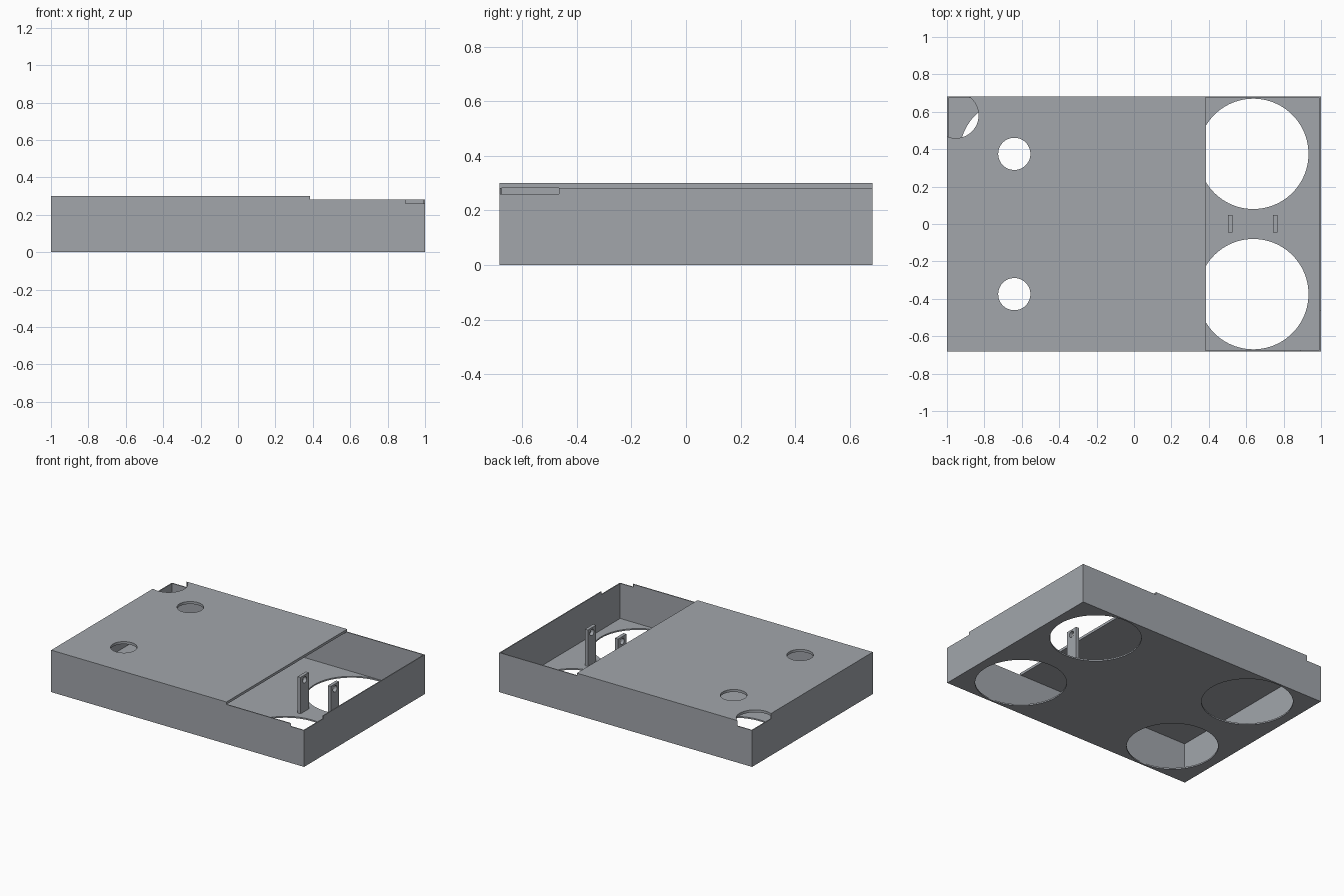
import bpy, bmesh, math

if "Cube" in bpy.data.objects:
    bpy.data.objects.remove(bpy.data.objects["Cube"])

grey = bpy.data.materials.new("plain grey")
grey.diffuse_color = (0.36, 0.38, 0.41, 1)
grey.use_nodes = True
grey.node_tree.nodes["Principled BSDF"].inputs["Base Color"].default_value = grey.diffuse_color


def prism(name, profile, y0, y1):
    """Extrude an (x, z) profile from y0 to y1."""
    bm = bmesh.new()
    face = bm.faces.new([bm.verts.new((x, y0, z)) for x, z in profile])
    side = bmesh.ops.extrude_face_region(bm, geom=[face])["geom"]
    moved = [v for v in side if isinstance(v, bmesh.types.BMVert)]
    bmesh.ops.translate(bm, verts=moved, vec=(0, y1 - y0, 0))
    bmesh.ops.recalc_face_normals(bm, faces=bm.faces)
    mesh = bpy.data.meshes.new(name)
    bm.to_mesh(mesh)
    bm.free()
    obj = bpy.data.objects.new(name, mesh)
    bpy.context.collection.objects.link(obj)
    mesh.materials.append(grey)
    return obj


def box(name, x0, x1, y0, y1, z0, z1):
    return prism(name, [(x0, z0), (x1, z0), (x1, z1), (x0, z1)], y0, y1)


def cylinder(r, depth, loc, rot=(0, 0, 0)):
    bpy.ops.mesh.primitive_cylinder_add(vertices=96, radius=r, depth=depth,
                                        location=loc, rotation=rot)
    obj = bpy.context.object
    obj.data.materials.append(grey)
    return obj


def cut(obj, cutter):
    """Subtract the cutter and remove it."""
    bpy.context.view_layer.objects.active = obj
    mod = obj.modifiers.new("cut", "BOOLEAN")
    mod.operation, mod.solver, mod.object = "DIFFERENCE", "EXACT", cutter
    bpy.ops.object.modifier_apply(modifier=mod.name)
    bpy.data.objects.remove(cutter)


def smooth(obj):
    bpy.ops.object.select_all(action="DESELECT")
    obj.select_set(True)
    bpy.context.view_layer.objects.active = obj
    bpy.ops.object.shade_smooth_by_angle(angle=math.radians(30))


# Thin-walled case: raised cover on the left, open tray on the right
STEP, RIM, TOP = 0.386, 0.282, 0.30
case = prism("case", [(-1, 0), (1, 0), (1, RIM), (STEP, RIM),
                      (STEP, TOP), (-1, TOP)], -0.682, 0.682)
cut(case, prism("cavity", [(-0.993, 0.01), (0.993, 0.01), (0.993, 0.5),
                           (STEP, 0.5), (STEP, RIM), (-0.993, RIM)],
                -0.675, 0.675))

# Four large floor openings and two small cover openings
for y in (-0.375, 0.375):
    for x in (-0.638, 0.638):
        cut(case, cylinder(0.295, 0.1, (x, y, 0)))
    cut(case, cylinder(0.086, 0.1, (-0.64, y, 0.3)))

# Rounded finger notches at two opposite corners
for x, y in ((-0.953, 0.581), (0.965, -0.581)):
    cut(case, cylinder(0.122, 0.2, (x, y, 0.361)))
smooth(case)

# Two upright tabs with a pin hole near the top
for name, x in (("inner_tab", 0.515), ("outer_tab", 0.755)):
    tab = box(name, x - 0.012, x + 0.012, -0.046, 0.048, 0.005, 0.27)
    cut(tab, cylinder(0.022, 0.1, (x, 0.001, 0.235), (0, math.pi / 2, 0)))
    smooth(tab)
